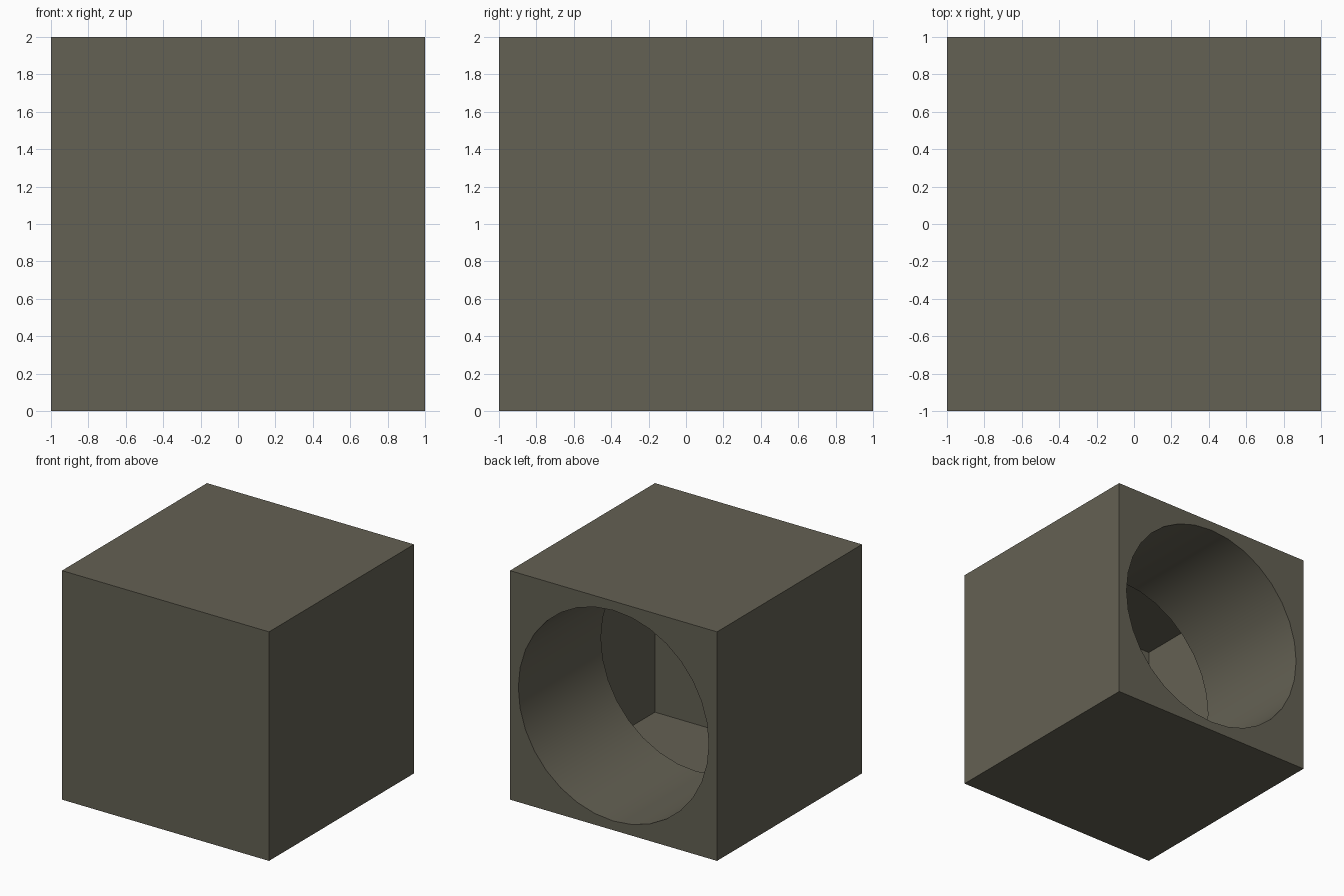
import bpy, bmesh, math

if "Cube" in bpy.data.objects:
    bpy.data.objects.remove(bpy.data.objects["Cube"])

SEGMENTS = 32      # sides of the round opening
RADIUS = 0.92
DEPTH = 1.14       # how far the tube reaches into the hollow box

paint = bpy.data.materials.new("dark olive grey")
paint.diffuse_color = (0.127, 0.119, 0.087, 1)
paint.use_nodes = True
paint.node_tree.nodes["Principled BSDF"].inputs["Base Color"].default_value = paint.diffuse_color


def ring(bm, y, radius, count, start=0.0):
    """Ring of vertices around the y axis at height 1."""
    return [bm.verts.new((radius * math.cos(start + i * math.tau / count), y,
                          1 + radius * math.sin(start + i * math.tau / count)))
            for i in range(count)]


def finish(bm, name):
    mesh = bpy.data.meshes.new(name)
    bm.to_mesh(mesh)
    bm.free()
    mesh.materials.append(paint)
    obj = bpy.data.objects.new(name, mesh)
    bpy.context.collection.objects.link(obj)
    return obj


# Thin-walled box with a round opening in its back face
bm = bmesh.new()
front = ring(bm, -1, math.sqrt(2), 4, math.pi / 4)
back = ring(bm, 1, math.sqrt(2), 4, math.pi / 4)
rim = ring(bm, 1, RADIUS, SEGMENTS)
bm.faces.new(front)
q = SEGMENTS // 4
for k in range(4):
    n = (k + 1) % 4
    bm.faces.new([front[k], back[k], back[n], front[n]])
    # quarter of the back face, between one box edge and a quarter of the rim
    arc = [rim[(q // 2 + q * k + j) % SEGMENTS] for j in range(q + 1)]
    bm.faces.new([back[n], back[k]] + arc)
finish(bm, "box_shell")

# Open tube running inward from the opening
bm = bmesh.new()
outer = ring(bm, 1, RADIUS, SEGMENTS)
inner = ring(bm, 1 - DEPTH, RADIUS, SEGMENTS)
for i in range(SEGMENTS):
    n = (i + 1) % SEGMENTS
    face = bm.faces.new([inner[i], inner[n], outer[n], outer[i]])
    face.smooth = True
finish(bm, "opening_tube")
